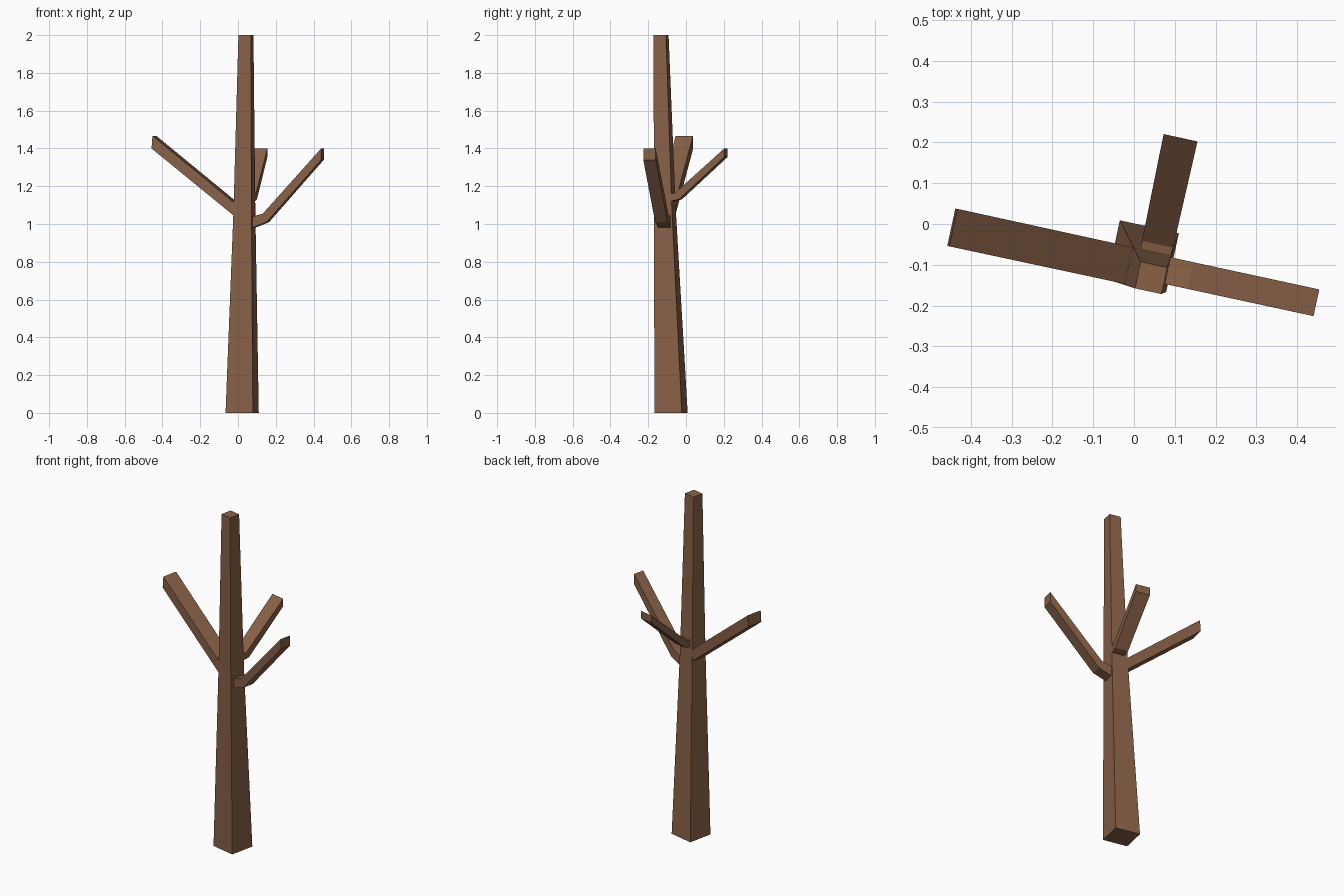
import bpy, bmesh
from math import cos, sin, radians
from mathutils import Vector

if "Cube" in bpy.data.objects:
    bpy.data.objects.remove(bpy.data.objects["Cube"])

bark = bpy.data.materials.new("bark")
bark.diffuse_color = (0.25, 0.12, 0.063, 1)
bark.use_nodes = True
bark.node_tree.nodes["Principled BSDF"].inputs["Base Color"].default_value = bark.diffuse_color

TURN = -12.2                              # whole tree is turned about z
CENTRE = Vector((0.034, -0.112, 0))       # trunk axis at branch height


def direction(deg):
    return Vector((cos(radians(deg)), sin(radians(deg)), 0))


def loft(name, rings):
    """Bridge four-cornered rings into one closed solid."""
    bm = bmesh.new()
    loops = [[bm.verts.new(p) for p in ring] for ring in rings]
    for a, b in zip(loops, loops[1:]):
        for i in range(4):
            j = (i + 1) % 4
            bm.faces.new((a[i], a[j], b[j], b[i]))
    bm.faces.new(loops[0][::-1])
    bm.faces.new(loops[-1])
    bmesh.ops.recalc_face_normals(bm, faces=bm.faces[:])
    mesh = bpy.data.meshes.new(name)
    bm.to_mesh(mesh)
    bm.free()
    mesh.materials.append(bark)
    obj = bpy.data.objects.new(name, mesh)
    bpy.context.collection.objects.link(obj)


def square(x, y, z, side):
    u, v, h = direction(TURN), direction(TURN + 90), side / 2
    c = Vector((x, y, z))
    return [c + u * h * i + v * h * j for i, j in ((-1, -1), (1, -1), (1, 1), (-1, 1))]


def branch(name, deg, shift, stations):
    """Stations: (reach low, z low, reach high, z high, width)."""
    d, side = direction(TURN + deg), direction(TURN + deg + 90)
    rings = []
    for r0, z0, r1, z1, w in stations:
        low = CENTRE + d * r0 + side * shift + Vector((0, 0, z0))
        high = CENTRE + d * r1 + side * shift + Vector((0, 0, z1))
        s = side * w / 2
        rings.append([low - s, low + s, high + s, high - s])
    loft(name, rings)


# Tapered leaning trunk
loft("trunk", [square(0.022, -0.079, 0, 0.148),
               square(0.034, -0.112, 1.08, 0.097),
               square(0.042, -0.132, 2, 0.067)])

# Right branch with a bend near the trunk
branch("right_branch", 0, 0.008, [(0.035, 0.975, 0.035, 1.035, 0.067),
                                  (0.125, 1.01, 0.105, 1.055, 0.067),
                                  (0.421, 1.34, 0.421, 1.40, 0.067)])

# Back branch with a bend near the trunk
branch("back_branch", 90, -0.01, [(0.03, 1.118, 0.03, 1.158, 0.072),
                                  (0.086, 1.13, 0.066, 1.165, 0.078),
                                  (0.333, 1.355, 0.333, 1.40, 0.085)])

# Straight left branch
branch("left_branch", 180, 0.0, [(0.03, 1.03, 0.03, 1.10, 0.092),
                                 (0.493, 1.40, 0.488, 1.467, 0.094)])
